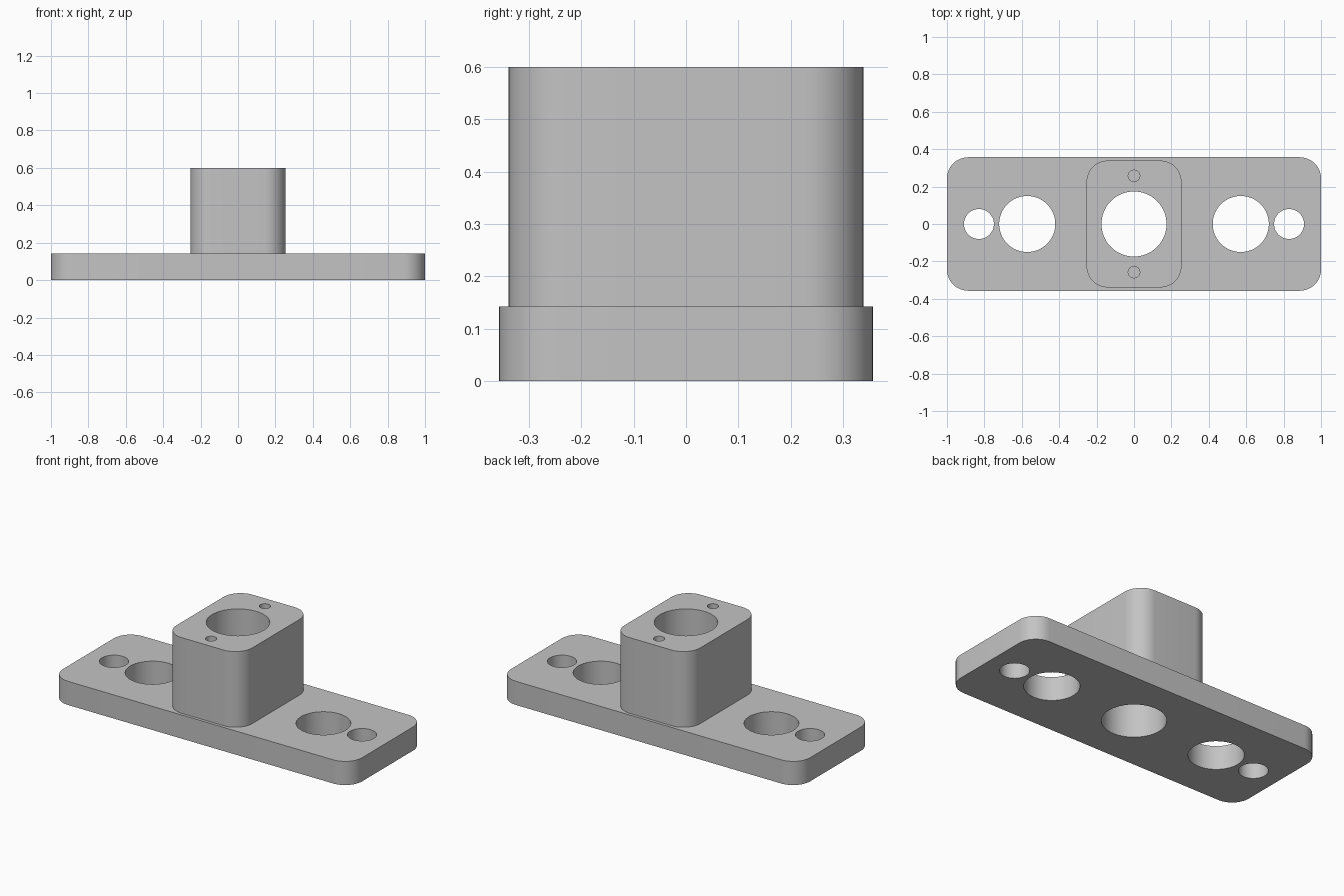
import bpy
import bmesh
from math import cos, sin, pi, radians

cube = bpy.data.objects.get("Cube")
if cube:
    bpy.data.objects.remove(cube, do_unlink=True)

BASE_TOP, BOSS_TOP = 0.143, 0.6
CORNER = 0.114

grey = bpy.data.materials.new("plain_grey")
grey.use_nodes = True
colour = (0.55, 0.55, 0.55, 1)
grey.diffuse_color = colour
grey.node_tree.nodes["Principled BSDF"].inputs["Base Color"].default_value = colour


def prism(name, outline, z0, z1):
    """Extrude a closed outline between two heights."""
    bm = bmesh.new()
    bottom = bm.faces.new([bm.verts.new((x, y, z0)) for x, y in outline])
    top = bmesh.ops.extrude_face_region(bm, geom=[bottom])["geom"]
    moved = [v for v in top if isinstance(v, bmesh.types.BMVert)]
    bmesh.ops.translate(bm, verts=moved, vec=(0, 0, z1 - z0))
    bmesh.ops.recalc_face_normals(bm, faces=bm.faces)
    mesh = bpy.data.meshes.new(name)
    bm.to_mesh(mesh)
    bm.free()
    mesh.materials.append(grey)
    obj = bpy.data.objects.new(name, mesh)
    bpy.context.collection.objects.link(obj)
    return obj


def rounded_rect(hx, hy, r, steps=12):
    points = []
    for i, (sx, sy) in enumerate([(1, 1), (-1, 1), (-1, -1), (1, -1)]):
        for k in range(steps + 1):
            a = (i + k / steps) * pi / 2
            points.append((sx * (hx - r) + r * cos(a), sy * (hy - r) + r * sin(a)))
    return points


def circle(x, y, r, n=64):
    return [(x + r * cos(2 * pi * k / n), y + r * sin(2 * pi * k / n)) for k in range(n)]


def combine(target, tool, operation):
    """Apply a boolean and discard the tool object."""
    tool.hide_render = True
    mod = target.modifiers.new("boolean", "BOOLEAN")
    mod.operation, mod.object, mod.solver = operation, tool, "EXACT"
    bpy.context.view_layer.objects.active = target
    bpy.ops.object.modifier_apply(modifier=mod.name)
    bpy.data.objects.remove(tool, do_unlink=True)


# Flange plate with the raised block fused on top
bracket = prism("flanged_block", rounded_rect(1, 0.357, CORNER), 0, BASE_TOP)
block = prism("raised_block", rounded_rect(0.254, 0.339, CORNER), BASE_TOP / 2, BOSS_TOP)
combine(bracket, block, "UNION")

# Through bore, mounting holes and blind pin holes: x, y, radius, bottom
holes = [(0, 0, 0.174, -0.1)]
for side in (-1, 1):
    holes += [(side * 0.571, 0, 0.15, -0.1),
              (side * 0.829, 0, 0.08, -0.1),
              (0, side * 0.257, 0.031, 0.3)]
for x, y, r, z in holes:
    combine(bracket, prism("hole_cutter", circle(x, y, r), z, BOSS_TOP + 0.1), "DIFFERENCE")

# Smooth curved walls, crisp edges
bpy.ops.object.select_all(action="DESELECT")
bracket.select_set(True)
bpy.context.view_layer.objects.active = bracket
bpy.ops.object.shade_smooth_by_angle(angle=radians(30))
